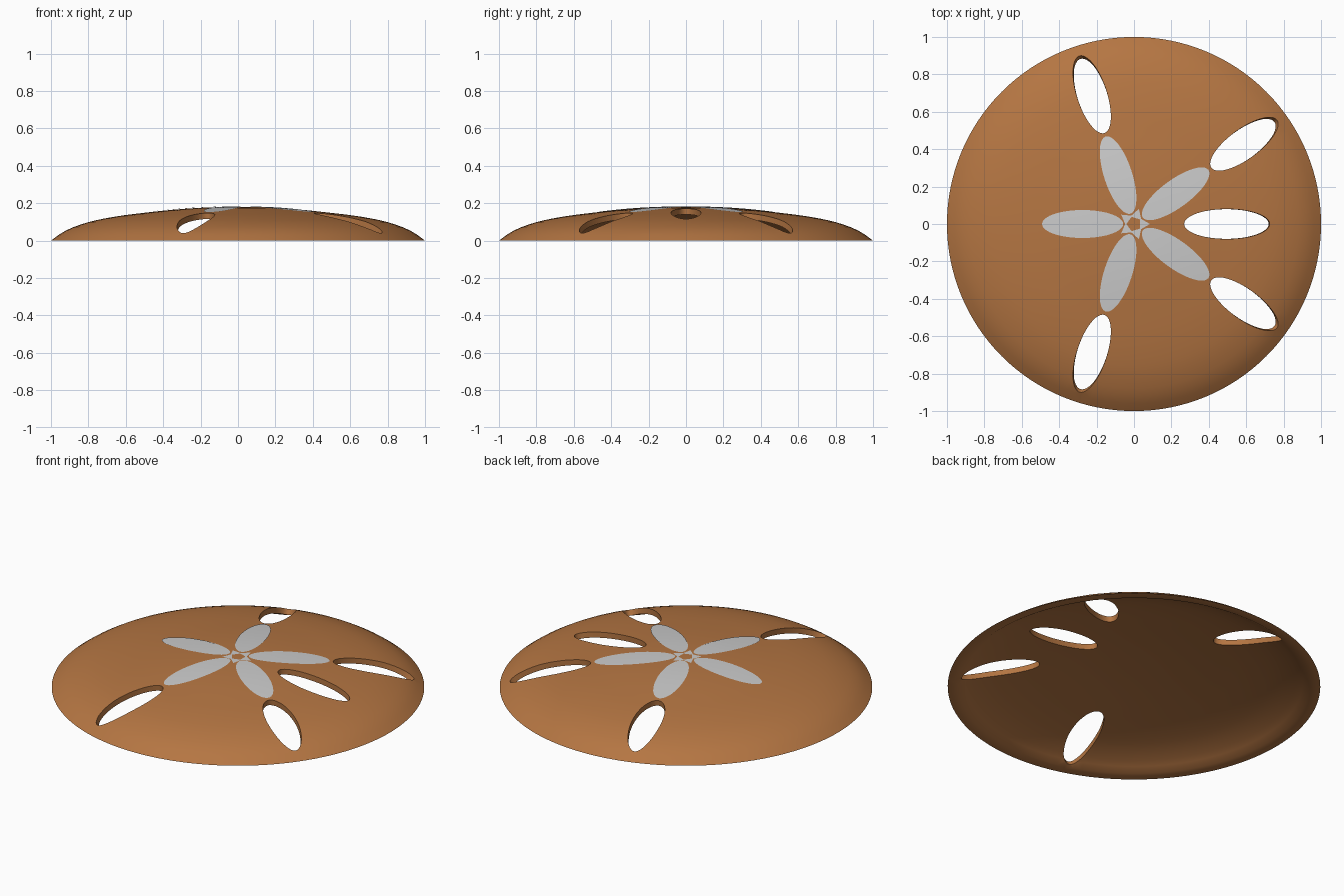
import bpy, bmesh
from math import sin, cos, pi, radians, hypot
from mathutils import Vector
from mathutils.geometry import delaunay_2d_cdt

if "Cube" in bpy.data.objects:
    bpy.data.objects.remove(bpy.data.objects["Cube"])

THICK = 0.032
PROFILE = [(0, .18), (.1, .179), (.2, .1755), (.3, .169), (.4, .160), (.5, .149), (.6, .137),
           (.7, .121), (.8, .099), (.9, .064), (.95, .037), (1.0, 0.0)]


def height(r):
    # smooth cubic interpolation through the dome profile
    r = min(max(r, 0), 1)
    n = len(PROFILE)
    i = max(k for k in range(n - 1) if PROFILE[k][0] <= r)

    def slope(k):
        a, b = PROFILE[max(k - 1, 0)], PROFILE[min(k + 1, n - 1)]
        return 0 if k == 0 else (b[1] - a[1]) / (b[0] - a[0])
    (x0, y0), (x1, y1) = PROFILE[i], PROFILE[i + 1]
    h = x1 - x0
    t = (r - x0) / h
    return ((2*t**3 - 3*t**2 + 1) * y0 + (t**3 - 2*t**2 + t) * h * slope(i)
            + (3*t**2 - 2*t**3) * y1 + (t**3 - t**2) * h * slope(i + 1))


def ellipse_point(e, t, s=1.0):
    # e = (centre radius, angle, radial half-length, half-width)
    r, a, l, w = e
    u, v = r + s * l * cos(t), s * w * sin(t)
    return Vector((u * cos(a) - v * sin(a), u * sin(a) + v * cos(a)))


def ellipse_value(e, p):
    r, a, l, w = e
    u, v = p[0] * cos(a) + p[1] * sin(a) - r, p[1] * cos(a) - p[0] * sin(a)
    return hypot(u / l, v / w)


def make_object(name, bm, mat=None):
    me = bpy.data.meshes.new(name)
    bm.normal_update()
    bm.to_mesh(me)
    bm.free()
    ob = bpy.data.objects.new(name, me)
    bpy.context.collection.objects.link(ob)
    if mat:
        me.materials.append(mat)
    bpy.ops.object.select_all(action='DESELECT')
    ob.select_set(True)
    bpy.context.view_layer.objects.active = ob
    bpy.ops.object.shade_smooth_by_angle(angle=radians(35))
    return ob


brown = bpy.data.materials.new("brown")
brown.diffuse_color = (0.46, 0.18, 0.055, 1)
brown.use_nodes = True
brown.node_tree.nodes["Principled BSDF"].inputs["Base Color"].default_value = brown.diffuse_color

# Slots: four around the edge and one nearer the centre
holes = [(.728, radians(a), .217, .08) for a in (36, 108, -36, -108)]
holes.append((.497, 0, .229, .08))

# Shell plan: rings of points plus slot outlines, triangulated flat
pts, edges = [Vector((0, 0))], []
for k in range(1, 26):
    r = k / 25
    n = 128 if k > 20 else max(8, k * 6)
    for j in range(n):
        p = Vector((r * cos(2*pi*j/n), r * sin(2*pi*j/n)))
        if all(ellipse_value(e, p) > 1.12 for e in holes):
            pts.append(p)
for e in holes:
    s = len(pts)
    pts += [ellipse_point(e, 2*pi*j/48) for j in range(48)]
    edges += [(s + j, s + (j + 1) % 48) for j in range(48)]
plan, _, tris, *_ = delaunay_2d_cdt(pts, edges, [], 0, 1e-5)
faces = []
for t in tris:
    c = sum((plan[i] for i in t), Vector((0, 0))) / 3
    if all(ellipse_value(e, c) > 0.995 for e in holes):
        a, b, d = (plan[i] for i in t)
        faces.append(t if (b - a).cross(d - a) > 0 else t[::-1])

# Shell: raise the plan into a dome, with an inner layer along the normals
bm = bmesh.new()
outer, inner = [], []
for p in plan:
    r = p.length
    z = height(r)
    s = (height(min(r + .005, 1)) - height(max(r - .005, 0))) / (min(r + .005, 1) - max(r - .005, 0))
    nrm = Vector((-s, 1)).normalized()
    d = p / r if r > 1e-6 else Vector((0, 0))
    q = d * (r - THICK * nrm.x)
    outer.append(bm.verts.new((p.x, p.y, z)))
    inner.append(bm.verts.new((q.x, q.y, max(z - THICK * nrm.y, 0))))
used = {}
for t in faces:
    bm.faces.new([outer[i] for i in t])
    bm.faces.new([inner[i] for i in reversed(t)])
    for i in range(3):
        used[(t[i], t[(i + 1) % 3])] = True
for a, b in used:
    if (b, a) not in used:
        bm.faces.new((outer[b], outer[a], inner[a], inner[b]))
bmesh.ops.delete(bm, geom=[v for v in bm.verts if not v.link_faces], context='VERTS')
make_object("shell", bm, brown)

# Petals: five thin oval sheets following the dome
for k in range(5):
    e = (.275, radians(36 + 72 * k), .217, .075)
    bm = bmesh.new()

    def vert(t, s):
        p = ellipse_point(e, t, s)
        return bm.verts.new((p.x, p.y, height(p.length) + .003))
    rings = [[vert(2*pi*j/40, i/6) for j in range(40)] for i in range(1, 7)]
    mid = vert(0, 0)
    for j in range(40):
        n = (j + 1) % 40
        bm.faces.new((mid, rings[0][j], rings[0][n]))
        for a, b in zip(rings, rings[1:]):
            bm.faces.new((a[j], b[j], b[n], a[n]))
    make_object(f"petal_{k + 1}", bm)

# Centre star: flat, with only the points showing above the dome
bm = bmesh.new()
for k in range(5):
    a = radians(72 * k)
    bm.faces.new([bm.verts.new((r * cos(a + b), r * sin(a + b), .1803))
                  for r, b in ((.045, -.75), (.085, 0), (.045, .75))])
make_object("centre_star", bm)
